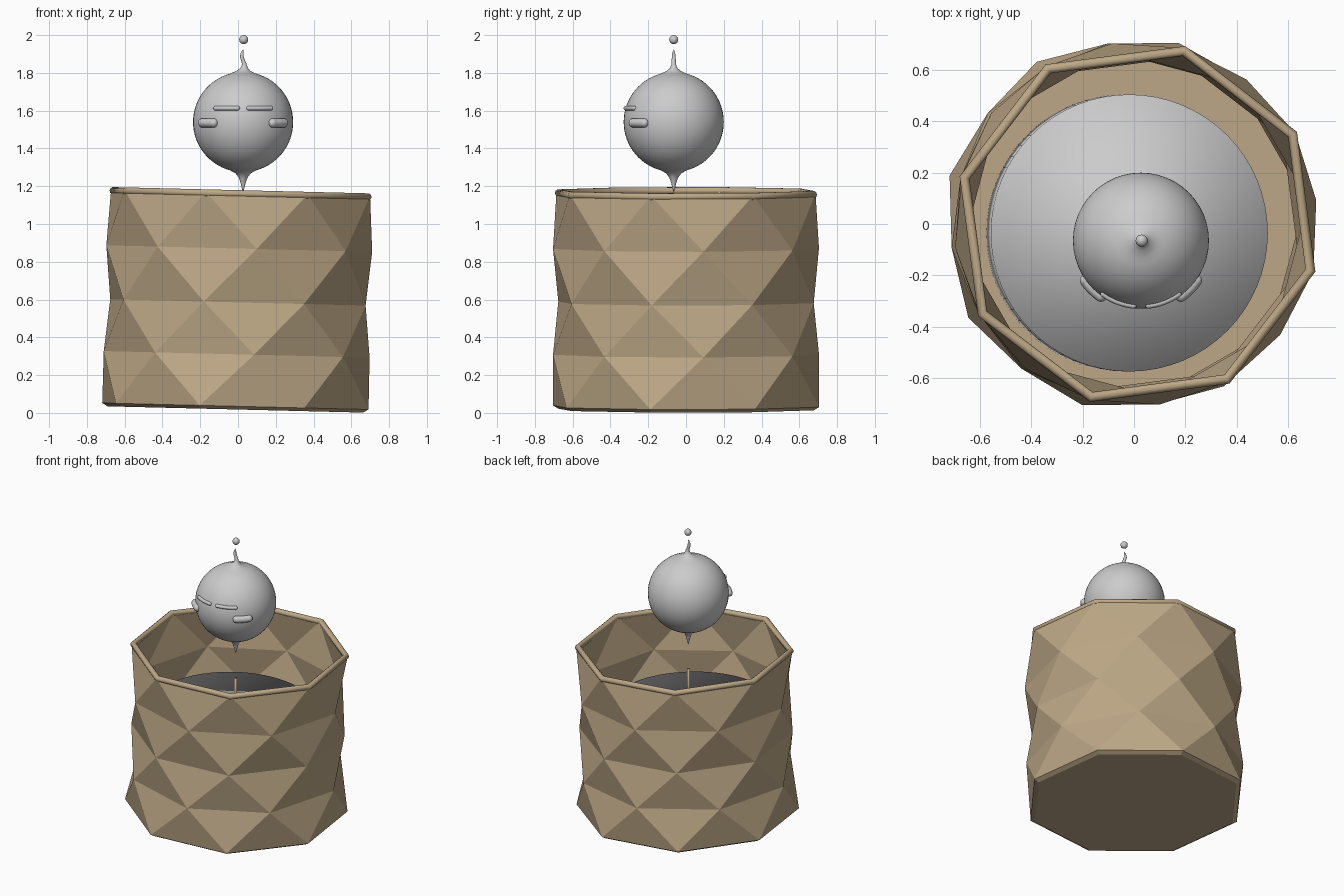
import bpy, bmesh, math
from mathutils import Matrix, Vector

if "Cube" in bpy.data.objects:
    bpy.data.objects.remove(bpy.data.objects["Cube"])

def material(name, rgb):
    m = bpy.data.materials.new(name)
    m.diffuse_color = (*rgb, 1)
    m.use_nodes = True
    m.node_tree.nodes["Principled BSDF"].inputs["Base Color"].default_value = m.diffuse_color
    return m

TAN = material("tan", (0.51, 0.39, 0.24))
GREY = material("light_grey", (0.6, 0.6, 0.6))

# The pot and its contents lean slightly to the right
LEAN = Matrix.Translation((0, 0, 0.6)) @ Matrix.Rotation(math.radians(1.4), 4, 'Y') @ Matrix.Translation((0, 0, -0.6))

def mesh_object(name, bm, mat, smooth=False, matrix=None):
    bmesh.ops.recalc_face_normals(bm, faces=bm.faces)
    me = bpy.data.meshes.new(name)
    bm.to_mesh(me)
    bm.free()
    me.materials.append(mat)
    for p in me.polygons:
        p.use_smooth = smooth
    ob = bpy.data.objects.new(name, me)
    bpy.context.collection.objects.link(ob)
    if matrix:
        ob.matrix_world = matrix
    return ob

def tube(name, pts, radius, mat, cyclic=False, matrix=None):
    cu = bpy.data.curves.new(name, 'CURVE')
    cu.dimensions = '3D'
    cu.bevel_depth = radius
    cu.bevel_resolution = 3
    cu.use_fill_caps = True
    sp = cu.splines.new('POLY')
    sp.points.add(len(pts) - 1)
    for p, co in zip(sp.points, pts):
        p.co = (*co, 1)
    sp.use_cyclic_u = cyclic
    cu.materials.append(mat)
    ob = bpy.data.objects.new(name, cu)
    bpy.context.collection.objects.link(ob)
    if matrix:
        ob.matrix_world = matrix
    return ob

# Faceted pot: octagonal rings, every other one turned half a step
N = 8
START = math.radians(30)

def ring_points(r, z, parity):
    return [Vector((r * math.cos(a), r * math.sin(a), z))
            for a in (START + (i + parity / 2) * math.tau / N for i in range(N))]

rows = [(0.73, 0.035, 0), (0.71, 0.31, 1), (0.70, 0.585, 0), (0.71, 0.87, 1), (0.71, 1.165, 0)]
inner = [(r - 0.03, max(z, 0.06), p) for r, z, p in reversed(rows)]
rings = [(0.70, 0.018, 0)] + rows + inner
bm = bmesh.new()
loops = [[bm.verts.new(c) for c in ring_points(*r)] for r in rings]
for k in range(len(rings) - 1):
    A, B, pa, pb = loops[k], loops[k + 1], rings[k][2], rings[k + 1][2]
    for i in range(N):
        j = (i + 1) % N
        if pa == pb:
            bm.faces.new((A[i], A[j], B[j], B[i]))
        elif pb > pa:
            bm.faces.new((A[i], A[j], B[i]))
            bm.faces.new((A[j], B[j], B[i]))
        else:
            bm.faces.new((A[i], A[j], B[j]))
            bm.faces.new((A[i], B[j], B[i]))
bm.faces.new(loops[0])
bm.faces.new(loops[-1])
mesh_object("pot", bm, TAN, matrix=LEAN)

# Rounded bead on the pot rim
tube("pot_rim", ring_points(0.698, 1.16, 0), 0.02, TAN, True, LEAN)

# Round filling and stick inside the pot
def cylinder(name, r, z0, z1, x, y, seg, mat):
    bm = bmesh.new()
    bmesh.ops.create_cone(bm, cap_ends=True, segments=seg, radius1=r, radius2=r, depth=z1 - z0,
                          matrix=Matrix.Translation((x, y, (z0 + z1) / 2)))
    return mesh_object(name, bm, mat, True, LEAN)

cylinder("filling", 0.54, 0.065, 0.75, -0.022, -0.035, 64, GREY)
cylinder("stick", 0.01, 0.7, 0.99, 0.02, -0.068, 12, TAN)

# Head: turned profile with a hanging tip and a wavy top tip
C = Vector((0.027, -0.065, 1.54))
R = 0.265
profile = [(0, -0.375), (0.007, -0.35), (0.014, -0.32), (0.023, -0.295), (0.04, -0.272)]
profile += [(R * math.cos(math.radians(a)), R * math.sin(math.radians(a))) for a in range(-75, 76, 5)]
profile += [(0.038, 0.27), (0.02, 0.285), (0.012, 0.305), (0.011, 0.325), (0.010, 0.345), (0.007, 0.37), (0, 0.385)]
bm = bmesh.new()
SEG = 48
prev = None
for r, z in profile:
    dx = 0.008 * math.sin((z - 0.27) / 0.11 * math.tau) if z > 0.27 else 0
    if r == 0:
        cur = [bm.verts.new((dx, 0, z))]
    else:
        cur = [bm.verts.new((dx + r * math.cos(i * math.tau / SEG), r * math.sin(i * math.tau / SEG), z))
               for i in range(SEG)]
    if prev:
        for i in range(SEG):
            j = (i + 1) % SEG
            vs = [prev[i % len(prev)], prev[j % len(prev)], cur[j % len(cur)], cur[i % len(cur)]]
            bm.faces.new(list(dict.fromkeys(vs)))
    prev = cur
mesh_object("head", bm, GREY, True, Matrix.Translation(C))

# Small bead floating above the head
bm = bmesh.new()
bmesh.ops.create_uvsphere(bm, u_segments=12, v_segments=8, radius=0.024,
                          matrix=Matrix.Translation((0.03, -0.065, 1.976)))
mesh_object("top_bead", bm, GREY, True)

# Closed eyes and cheeks: capsules wrapped round the head
def face_bar(name, a0, a1, dz, radius, side):
    rr = math.sqrt(R * R - dz * dz)
    pts = []
    for i in range(9):
        a = math.radians(a0 + (a1 - a0) * i / 8)
        pts.append(C + Vector((side * rr * math.sin(a), -rr * math.cos(a), dz)))
    tube(name, pts, radius, GREY)
    for n, p in enumerate((pts[0], pts[-1])):
        bm = bmesh.new()
        bmesh.ops.create_uvsphere(bm, u_segments=16, v_segments=10, radius=radius, matrix=Matrix.Translation(p))
        mesh_object(f"{name}_end_{n}", bm, GREY, True)

for side, tag in ((-1, "left"), (1, "right")):
    face_bar("eye_" + tag, 6.5, 35, 0.073, 0.012, side)
    face_bar("cheek_" + tag, 36, 54, -0.005, 0.024, side)
